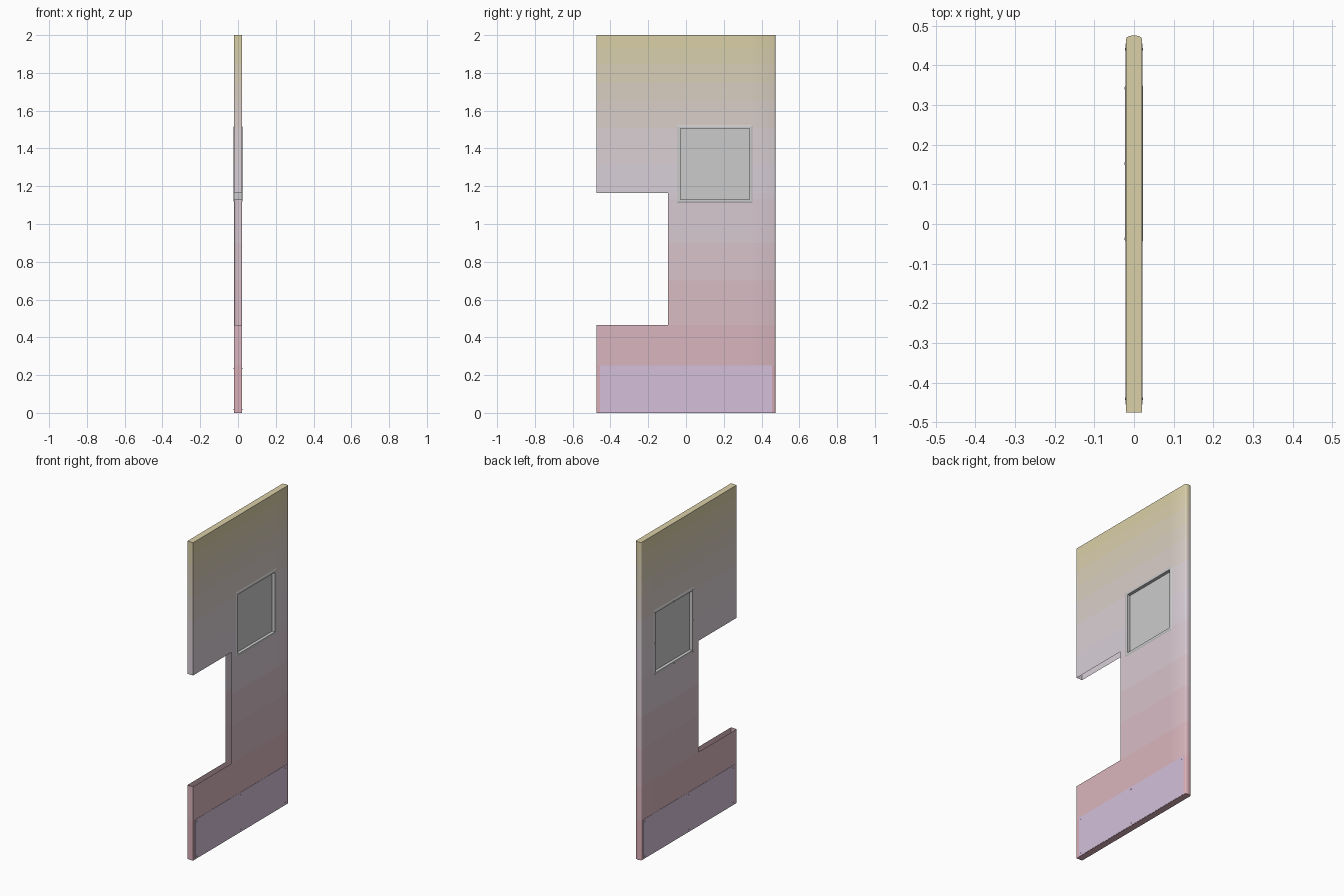
import bpy, bmesh, math
from mathutils import Matrix, Vector

if "Cube" in bpy.data.objects:
    bpy.data.objects.remove(bpy.data.objects["Cube"])


def material(name, rgb):
    m = bpy.data.materials.new(name)
    m.diffuse_color = (*rgb, 1)
    m.use_nodes = True
    m.node_tree.nodes["Principled BSDF"].inputs["Base Color"].default_value = m.diffuse_color
    return m


def finish(name, bm, mats=()):
    bmesh.ops.recalc_face_normals(bm, faces=bm.faces)
    me = bpy.data.meshes.new(name)
    bm.to_mesh(me)
    bm.free()
    for m in mats:
        me.materials.append(m)
    ob = bpy.data.objects.new(name, me)
    bpy.context.collection.objects.link(ob)
    return ob


def box(name, lo, hi, mats=()):
    lo, hi = Vector(lo), Vector(hi)
    bm = bmesh.new()
    bmesh.ops.create_cube(bm, size=1, matrix=Matrix.Translation((lo + hi) / 2)
                          @ Matrix.Diagonal((*(hi - lo), 1)))
    return finish(name, bm, mats)


T = 0.02                                  # half thickness of the door
EDGE, BACK = -0.475, 0.475
WIN = (-0.03, 0.335, 1.13, 1.505)         # window opening y0, y1, z0, z1
NOTCH = (-0.095, 0.465, 1.165)            # cut-out y limit, z0, z1

# Colour fades from red at the foot through mauve to olive at the top
stops = [(0, (.70, .40, .45)), (.8, (.69, .55, .60)), (1.3, (.70, .64, .70)),
         (1.65, (.70, .62, .56)), (2, (.70, .63, .37))]


def fade(z):
    for (z0, a), (z1, b) in zip(stops, stops[1:]):
        if z <= z1:
            t = (z - z0) / (z1 - z0)
            return [p + (q - p) * t for p, q in zip(a, b)]


# Hollow door shell: plan outline with a rounded back edge, lifted through rows
ys = [EDGE, NOTCH[0], WIN[0], WIN[1]]
arc = [(T * math.cos(a), 0.467 + 0.008 * math.sin(a))
       for a in (math.pi * i / 8 for i in range(9))]
outline = [(T, y) for y in ys] + arc + [(-T, y) for y in reversed(ys)]
rows = [0, .25, .465, .7, .9, 1.13, 1.165, 1.32, 1.505, 1.65, 1.75, 1.85, 1.93, 2]
bm = bmesh.new()
grid = [[bm.verts.new((x, y, z)) for x, y in outline] for z in rows]
n = len(outline)
for r in range(len(rows) - 1):
    zm = (rows[r] + rows[r + 1]) / 2
    for i in range(n):
        j = (i + 1) % n
        ym = (outline[i][1] + outline[j][1]) / 2
        in_notch = ym < NOTCH[0] and NOTCH[1] < zm < NOTCH[2]
        in_window = WIN[0] < ym < WIN[1] and WIN[2] < zm < WIN[3]
        if in_notch or in_window:
            continue
        f = bm.faces.new((grid[r][i], grid[r][j], grid[r + 1][j], grid[r + 1][i]))
        f.material_index = r
bm.faces.new(grid[0][::-1])
bm.faces.new(grid[-1]).material_index = len(rows) - 2
for v in [v for v in bm.verts if not v.link_faces]:
    bm.verts.remove(v)
door = finish("door_shell", bm,
              [material(f"door_paint_{r}", fade((rows[r] + rows[r + 1]) / 2))
               for r in range(len(rows) - 1)])
bpy.context.view_layer.objects.active = door
door.select_set(True)
bpy.ops.object.shade_smooth_by_angle(angle=math.radians(35))
door.select_set(False)

# Window frame: (outward offset, x) section swept round the opening
section = [(0.018, T), (0.012, 0.0225), (0, 0.0225),
           (0, -0.0225), (0.012, -0.0225), (0.018, -T), (0.003, -T), (0.003, T)]
y0, y1, z0, z1 = WIN
corners = [(y0, z0, -1, -1), (y1, z0, 1, -1), (y1, z1, 1, 1), (y0, z1, -1, 1)]
bm = bmesh.new()
rings = [[bm.verts.new((x, y + sy * d, z + sz * d)) for d, x in section]
         for y, z, sy, sz in corners]
for c in range(4):
    a, b = rings[c], rings[(c + 1) % 4]
    for i in range(len(section)):
        j = (i + 1) % len(section)
        bm.faces.new((a[i], b[i], b[j], a[j]))
finish("window_frame", bm)

# Glass pane in the middle of the frame
box("window_pane", (-0.003, y0, z0), (0.003, y1, z1))

# Kick plates on both faces
plate = material("kick_plate_paint", (.66, .53, .70))
for side, name in ((1, "right"), (-1, "left")):
    xs = sorted((side * T, side * 0.0213))
    box(f"kick_plate_{name}", (xs[0], -0.455, 0.002), (xs[1], 0.455, 0.25), [plate])


# Low screw heads on the plates and on one face of the frame
def screws(name, side, x, spots, mats=()):
    bm = bmesh.new()
    for y, z in spots:
        bmesh.ops.create_cone(bm, cap_ends=True, segments=8, radius1=0.004, radius2=0.003,
                              depth=0.0015, matrix=Matrix.Translation((side * x, y, z))
                              @ Matrix.Rotation(side * math.pi / 2, 4, 'Y'))
    finish(name, bm, mats)


plate_spots = [(y, z) for y in (-0.44, 0, 0.44) for z in (0.018, 0.235)]
screws("kick_plate_screws_right", 1, 0.0218, plate_spots, [plate])
screws("kick_plate_screws_left", -1, 0.0218, plate_spots, [plate])
ym, zm = (y0 + y1) / 2, (z0 + z1) / 2
screws("frame_screws", -1, 0.023,
       [(y, z) for y in (y0 - 0.007, ym, y1 + 0.007) for z in (z0 - 0.007, zm, z1 + 0.007)
        if (y, z) != (ym, zm)])
